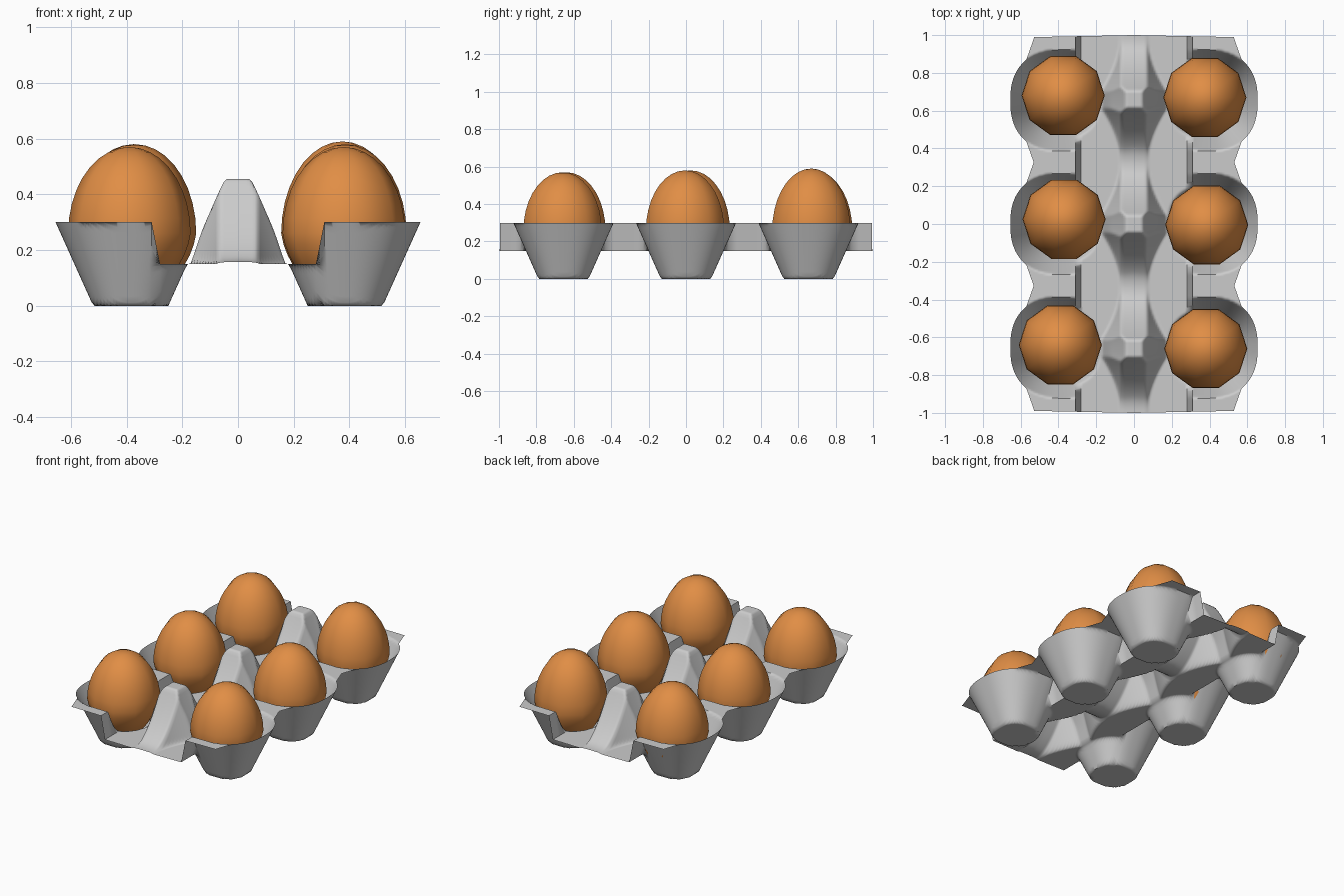
import bpy, bmesh, math

if "Cube" in bpy.data.objects:
    bpy.data.objects.remove(bpy.data.objects["Cube"])

CUP_X, CUP_YS = 0.385, (-0.66, 0.0, 0.66)
RIM, CHANNEL, POST = 0.30, 0.15, 0.455
P = 2.4  # squareness of the cups


def finish(name, bm, angle):
    mesh = bpy.data.meshes.new(name)
    bm.to_mesh(mesh)
    bm.free()
    ob = bpy.data.objects.new(name, mesh)
    bpy.context.collection.objects.link(ob)
    bpy.ops.object.select_all(action='DESELECT')
    ob.select_set(True)
    bpy.context.view_layer.objects.active = ob
    bpy.ops.object.shade_smooth_by_angle(angle=math.radians(angle))
    return ob


def row_offset(y):
    return min(abs(y - c) for c in CUP_YS)


def soft_max(a, b, k):
    h = max(k - abs(a - b), 0) / k
    return max(a, b) + h * h * k / 4


def height(x, y):
    """Tray surface: raised rims, low channel, centre posts, cups pressed in."""
    x, dy = abs(x), row_offset(y)
    step = min(max((x - 0.28) / 0.03, 0), 1)
    z = CHANNEL + (RIM - CHANNEL) * step
    # post: straight sides across, flaring foot along the channel
    t = min(max((dy - 0.045) / 0.285, 0), 1)
    post = POST - 3.0 * max(x - 0.068, 0) - 0.305 * (1 - (1 - t) ** 1.8)
    if x < 0.28:
        z = soft_max(z, post, 0.03 * (1 - x / 0.28))
    d = (abs(x - CUP_X) ** P + dy ** P) ** (1 / P)
    cup = max((d - 0.135) / 0.45, 0)
    return -soft_max(-z, -cup, 0.012) if 0.01 < cup < 0.27 else min(z, cup)


def outer_edge(y):
    """Scalloped outline of the long sides."""
    dy = row_offset(y)
    bulge = CUP_X + max(0.27 ** P - dy ** P, 0) ** (1 / P)
    return max(bulge, 0.53 + 0.35 * max(0.333 - dy, 0))


# Moulded tray: one thin sheet, columns follow the scalloped edge
NY, NI, NO = 200, 28, 32
inner = [0.28 * i / NI for i in range(NI + 1)]
bm = bmesh.new()
rows = []
for j in range(NY + 1):
    y = -1 + 2 * j / NY
    edge = outer_edge(y)
    half = inner + [0.31 + (edge - 0.31) * i / NO for i in range(NO + 1)]
    xs = [-x for x in reversed(half[1:])] + half
    # short ends are cut a touch unevenly
    rows.append([bm.verts.new((x, y * (1 - 0.01 * min(abs(x) / 0.5, 1)), height(x, y)))
                 for x in xs])
for a, b in zip(rows, rows[1:]):
    for i in range(len(a) - 1):
        bm.faces.new((a[i], a[i + 1], b[i + 1], b[i]))
finish("egg_tray", bm, 60)

# Eggs: ten-sided, standing in the cups
shell = bpy.data.materials.new("egg_shell")
shell.diffuse_color = (0.75, 0.27, 0.06, 1)
shell.use_nodes = True
shell.node_tree.nodes["Principled BSDF"].inputs["Base Color"].default_value = shell.diffuse_color
eggs = [(-0.39, -0.64, 0.57), (0.38, -0.66, 0.57),
        (-0.37, 0.025, 0.58), (0.385, -0.005, 0.58),
        (-0.375, 0.68, 0.58), (0.375, 0.67, 0.59)]
turn = math.radians(18)
c, s = math.cos(turn), math.sin(turn)
for n, (ex, ey, top) in enumerate(eggs, 1):
    bm = bmesh.new()
    bmesh.ops.create_uvsphere(bm, u_segments=10, v_segments=18, radius=1)
    for v in bm.verts:
        x, y, z = v.co
        r = 0.22 * (1 + 0.14 * min(z, 0))  # slimmer underside
        v.co = (ex + r * (x * c - y * s), ey + r * (x * s + y * c),
                0.26 + z * ((top - 0.26) if z > 0 else 0.23))
    egg = finish(f"egg_{n}", bm, 60)
    egg.data.materials.append(shell)
